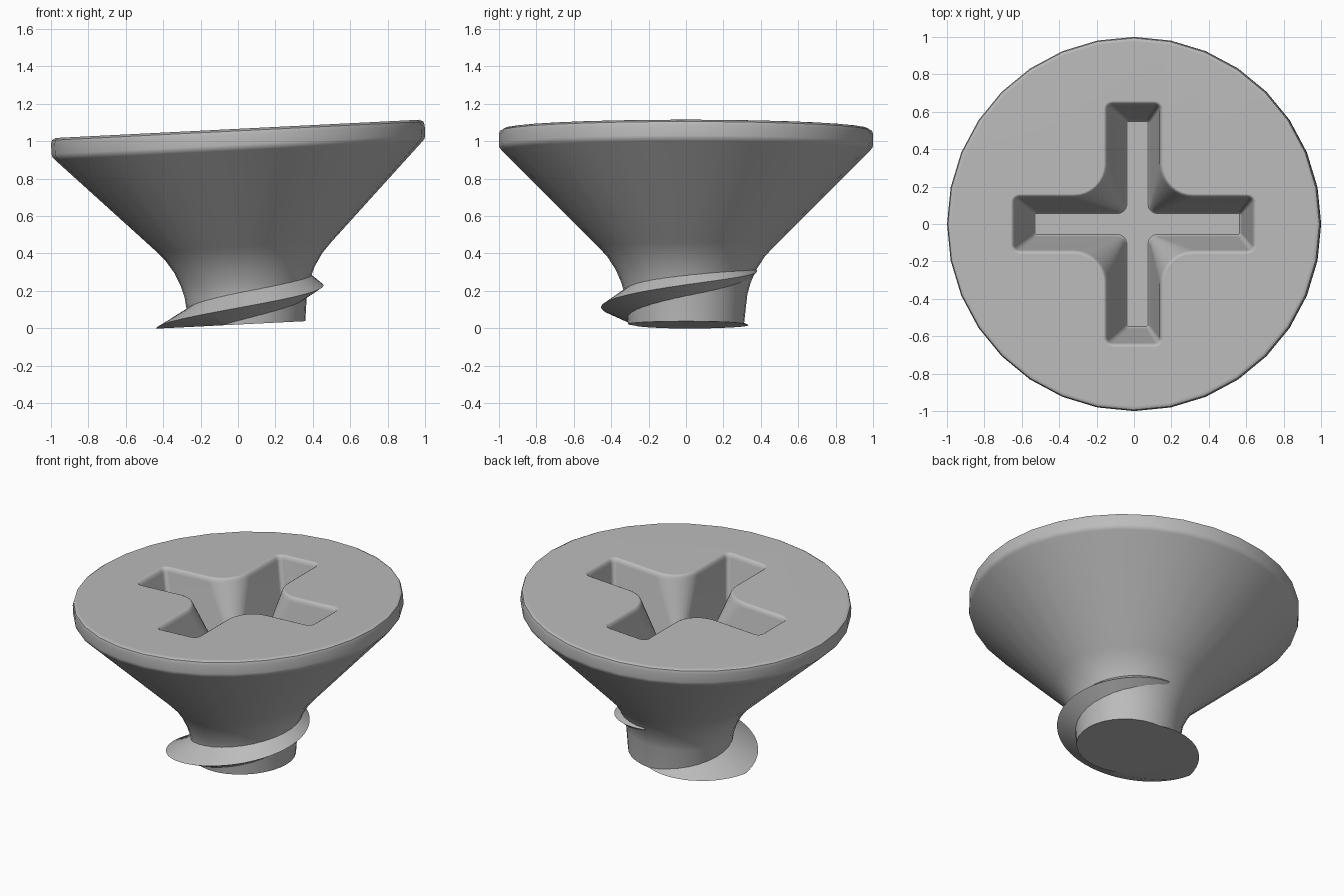
import bpy, bmesh
from math import sin, cos, pi, radians
from mathutils import Matrix, Vector

if "Cube" in bpy.data.objects:
    bpy.data.objects.remove(bpy.data.objects["Cube"], do_unlink=True)

steel = bpy.data.materials.new("grey steel")
steel.use_nodes = True
GREY = (0.5, 0.5, 0.5, 1)
steel.diffuse_color = GREY
steel.node_tree.nodes["Principled BSDF"].inputs["Base Color"].default_value = GREY

# The whole screw leans slightly about y
LEAN = Matrix.Translation((0.05, 0, 0.022)) @ Matrix.Rotation(radians(-2.87), 4, 'Y')
SIDES = 32


def loft(name, rings, clip_base=False):
    """Skin a list of equal-length point rings and cap both ends."""
    bm = bmesh.new()
    loops = [[bm.verts.new(p) for p in ring] for ring in rings]
    n = len(loops[0])
    for a, b in zip(loops, loops[1:]):
        for i in range(n):
            j = (i + 1) % n
            bm.faces.new((a[i], a[j], b[j], b[i]))
    bm.faces.new(loops[0][::-1])
    bm.faces.new(loops[-1])
    if clip_base:
        bmesh.ops.triangulate(bm, faces=bm.faces[:])
        geom = bm.verts[:] + bm.edges[:] + bm.faces[:]
        bmesh.ops.bisect_plane(bm, geom=geom, plane_co=(0, 0, 0),
                               plane_no=(0, 0, -1), clear_outer=True)
        open_edges = [e for e in bm.edges if e.is_boundary]
        bmesh.ops.holes_fill(bm, edges=open_edges, sides=0)
    bmesh.ops.recalc_face_normals(bm, faces=bm.faces[:])
    mesh = bpy.data.meshes.new(name)
    bm.to_mesh(mesh)
    bm.free()
    mesh.materials.append(steel)
    ob = bpy.data.objects.new(name, mesh)
    bpy.context.collection.objects.link(ob)
    ob.matrix_world = LEAN
    return ob


def circle(r, z):
    return [(r * cos(2 * pi * i / SIDES), r * sin(2 * pi * i / SIDES), z)
            for i in range(SIDES)]


def arc(cx, cy, r, start, end, steps):
    return [(cx + r * cos(radians(start + (end - start) * i / steps)),
             cy + r * sin(radians(start + (end - start) * i / steps)))
            for i in range(steps + 1)]


def cross(z, length, width, fillet, corner, grow=0.0):
    """Plus-shaped outline with rounded tips and filleted inner corners."""
    length, width = length + grow, width + grow
    fillet, corner = fillet - grow, corner + grow
    x, y, f = length - corner, width - corner, width + fillet
    arm = (arc(x, -y, corner, -90, 0, 4) + arc(x, y, corner, 0, 90, 4)
           + arc(f, f, fillet, 270, 180, 8))
    return [Matrix.Rotation(k * pi / 2, 3, 'Z') @ Vector((px, py, z))
            for k in range(4) for px, py in arm]


# Countersunk head and short shank, turned from one profile
profile = [(0.31, 0), (0.328, 0.16), (0.345, 0.22), (0.375, 0.29), (0.42, 0.36),
           (0.47, 0.415), (0.985, 0.93), (0.996, 0.943), (1, 0.96),
           (1, 1.015), (0.994, 1.034), (0.975, 1.045)]
head = loft("screw_head", [circle(r, z) for r, z in profile])

# Tapered cross recess with a softened lip
floor = (0.56, 0.068, 0.04, 0.02)
mouth = (0.635, 0.138, 0.18, 0.025)
recess = loft("recess_cutter", [
    cross(0.64, *floor, grow=-0.012), cross(0.652, *floor),
    cross(1.015, *mouth), cross(1.03, *mouth, grow=0.006),
    cross(1.04, *mouth, grow=0.013), cross(1.045, *mouth, grow=0.023),
    cross(1.08, *mouth, grow=0.025)])
recess.hide_render = True
recess.hide_set(True)
cut = head.modifiers.new("cross recess", 'BOOLEAN')
cut.object = recess
cut.solver = 'EXACT'

# Sharp thread: one tapering turn, cut flush with the base
rings = []
for i in range(91):
    turn = 0.22 + 1.03 * i / 90
    tip_r = 0.49 - 0.148 * (turn - 0.5)
    tip_z = 0.38 * (turn - 0.5)
    rings.append([(r * cos(turn * 2 * pi), r * sin(turn * 2 * pi), z)
                  for r, z in ((0.3, tip_z - 0.07), (tip_r, tip_z), (0.3, tip_z + 0.1))])
thread = loft("screw_thread", rings, clip_base=True)

# Bake the recess, then smooth while keeping hard edges
bpy.context.view_layer.update()
baked = bpy.data.meshes.new_from_object(
    head.evaluated_get(bpy.context.evaluated_depsgraph_get()))
head.modifiers.clear()
head.data = baked
bpy.data.objects.remove(recess, do_unlink=True)
for ob in (head, thread):
    bpy.ops.object.select_all(action='DESELECT')
    ob.select_set(True)
    bpy.context.view_layer.objects.active = ob
    bpy.ops.object.shade_smooth_by_angle(angle=radians(35))
    normals = ob.modifiers.new("weighted normals", 'WEIGHTED_NORMAL')
    normals.keep_sharp = True
